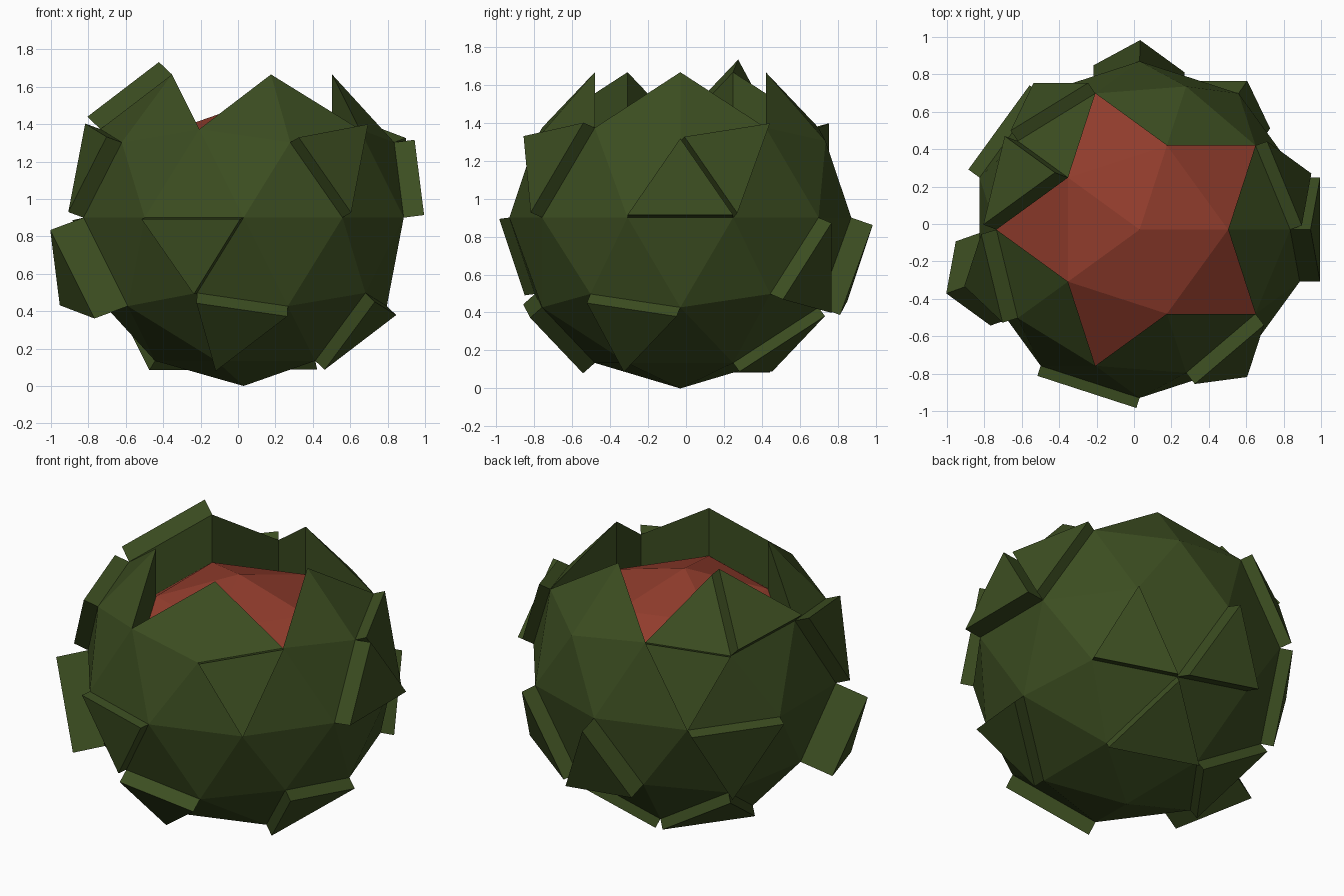
import bpy, bmesh
from math import sin, cos, radians
from mathutils import Vector

if "Cube" in bpy.data.objects:
    bpy.data.objects.remove(bpy.data.objects["Cube"])

R = 0.9
CENTRE = Vector((0.03, -0.03, 0.9))

# rings of the faceted ball: radius and height as fractions of R
RINGS = {"M": (0.5257, 0.8507), "N": (0.8507, 0.5257), "U": (0.8944, 0.4472),
         "E": (1, 0), "L": (0.8944, -0.4472), "P": (0.8507, -0.5257),
         "Q": (0.5257, -0.8507)}

# raised panels: three corners (ring letter + angle) and height
PANELS = [
    ("E234 E270 L252", .057), ("L252 P288 Q252", .083), ("L324 Q324 P0", .072),
    ("U288 N324 E306", .08), ("P144 Q180 Q108", .063), ("P72 Q36 Q108", .058),
    ("E198 L180 P216", .2), ("U216 N180 E198", .09), ("M144 U144 N180", .1),
    ("U144 N108 E126", .072), ("P144 E126 E162", .075), ("E90 L108 P72", .12),
    ("E54 L36 P72", .087), ("U0 E18 E342", .11), ("U0 E18 N36", .07),
]


def corner(code):
    r, z = RINGS[code[0]]
    a = radians(float(code[1:]))
    return R * Vector((r * cos(a), r * sin(a), z))


def material(name, rgb):
    m = bpy.data.materials.new(name)
    m.diffuse_color = (*rgb, 1)
    m.use_nodes = True
    m.node_tree.nodes["Principled BSDF"].inputs["Base Color"].default_value = m.diffuse_color
    return m


def push(bm, faces, offset, mat=0):
    """Move a patch of faces by offset and wall in its border."""
    verts = {v for f in faces for v in f.verts}
    new = {v: bm.verts.new(v.co + offset) for v in verts}
    for f in faces:
        bm.faces.new([new[v] for v in f.verts]).material_index = mat
    walls = []
    for f in faces:
        for lp in f.loops:
            if sum(lp.edge in g.edges for g in faces) == 1:
                walls.append((lp.vert, lp.link_loop_next.vert))
    for a, b in walls:
        bm.faces.new((a, b, new[b], new[a]))
    bmesh.ops.delete(bm, geom=faces, context='FACES')


# faceted ball
bm = bmesh.new()
bmesh.ops.create_icosphere(bm, subdivisions=2, radius=R)
bm.normal_update()

# raised panels
for codes, height in PANELS:
    mid = sum((corner(c) for c in codes.split()), Vector()) / 3
    face = min(bm.faces, key=lambda f: (f.calc_center_median() - mid).length)
    push(bm, [face], face.normal.normalized() * height)
    bm.normal_update()

# sunken star-shaped red top
star = [f for f in bm.faces
        if f.calc_center_median().z > 0.6 and f.normal.z > 0.6
        and all(v.co.z > 0.46 and abs(v.co.length - R) < 0.01 for v in f.verts)]
push(bm, star, Vector((0, 0, -0.3)), mat=1)

mesh = bpy.data.meshes.new("cracked_shell")
bm.to_mesh(mesh)
bm.free()
shell = bpy.data.objects.new("cracked_shell", mesh)
shell.location = CENTRE
bpy.context.collection.objects.link(shell)
mesh.materials.append(material("dark_green", (0.045, 0.075, 0.015)))
mesh.materials.append(material("dull_red", (0.28, 0.045, 0.025)))
